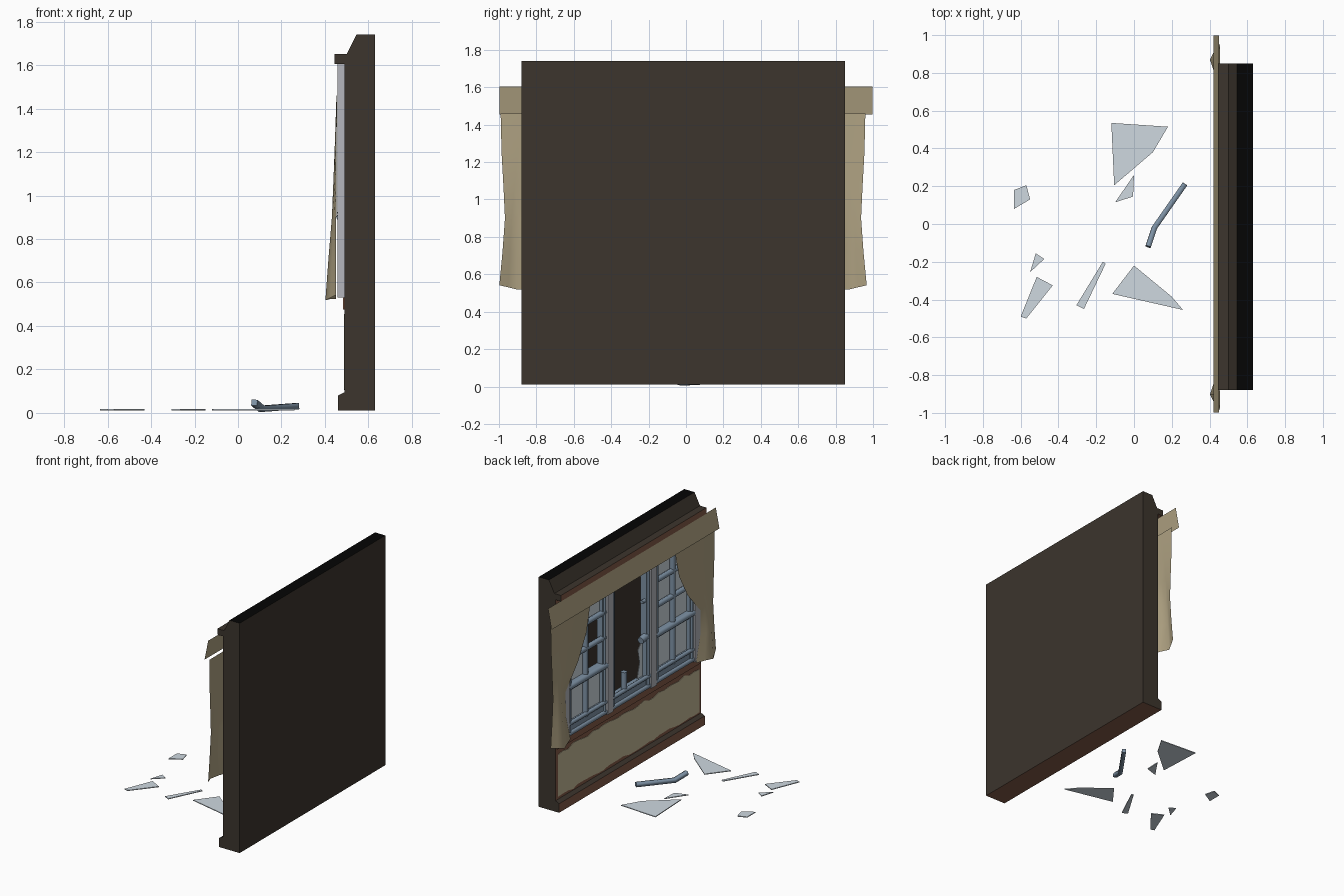
import bpy, bmesh, math, random

if "Cube" in bpy.data.objects:
    bpy.data.objects.remove(bpy.data.objects["Cube"])

random.seed(4)
C = -0.016            # y centre of the wall


def mat(name, rgb):
    m = bpy.data.materials.new(name)
    m.diffuse_color = (*rgb, 1)
    m.use_nodes = True
    m.node_tree.nodes["Principled BSDF"].inputs["Base Color"].default_value = m.diffuse_color
    return m


DARK = mat("dark_wall", (0.045, 0.035, 0.026))
BLACK = mat("black_top", (0.0015, 0.0015, 0.0015))
WOOD = mat("red_brown_wood", (0.23, 0.105, 0.064))
CLOTH = mat("tan_cloth", (0.44, 0.37, 0.23))
PLASTER = mat("tan_plaster", (0.55, 0.48, 0.31))
BLUE = mat("blue_grey_paint", (0.21, 0.29, 0.38))
PALE = mat("pale_grey_casing", (0.46, 0.47, 0.51))
GLASS = mat("glass", (0.62, 0.69, 0.745))


def finish(name, bm, mats, rule=None, solid=True):
    if solid:
        bmesh.ops.recalc_face_normals(bm, faces=bm.faces)
    bm.normal_update()
    if rule:
        for f in bm.faces:
            f.material_index = rule(f)
    me = bpy.data.meshes.new(name)
    bm.to_mesh(me)
    bm.free()
    for m in mats:
        me.materials.append(m)
    ob = bpy.data.objects.new(name, me)
    bpy.context.collection.objects.link(ob)
    return ob


def prism(name, pts, step, mats, rule=None):
    """Extrude a flat outline of 3D points by the vector step."""
    bm = bmesh.new()
    f = bm.faces.new([bm.verts.new(p) for p in pts])
    r = bmesh.ops.extrude_face_region(bm, geom=[f])
    bmesh.ops.translate(bm, vec=step, verts=[v for v in r["geom"] if isinstance(v, bmesh.types.BMVert)])
    return finish(name, bm, mats, rule)


def profile_y(name, xz, y0, y1, mats, rule=None):
    return prism(name, [(x, y0, z) for x, z in xz], (0, y1 - y0, 0), mats, rule)


def box(name, x0, x1, y0, y1, z0, z1, mats, rule=None):
    return profile_y(name, [(x0, z0), (x1, z0), (x1, z1), (x0, z1)], y0, y1, mats, rule)


def rod(name, pts, r, m, sides=8):
    """Round or square bar along a path."""
    cu = bpy.data.curves.new(name, 'CURVE')
    cu.dimensions = '3D'
    cu.bevel_depth = r
    cu.bevel_resolution = max(0, sides // 2 - 2)
    cu.use_fill_caps = True
    s = cu.splines.new('POLY')
    s.points.add(len(pts) - 1)
    for p, q in zip(s.points, pts):
        p.co = (*q, 1)
        p.tilt = math.pi / 4 if sides == 4 else 0
    cu.materials.append(m)
    ob = bpy.data.objects.new(name, cu)
    bpy.context.collection.objects.link(ob)


def wall_rule(f):
    n, c = f.normal, f.calc_center_median()
    if n.z > 0.9 and c.z > 1.7:
        return 2
    return 1 if n.x < -0.95 and c.x < 0.6 or n.z < -0.9 else 0


Y0, Y1 = -0.88, 0.85
W = [DARK, WOOD, BLACK]
# wall: lower part with skirting, upper part with cornice, sides and back
profile_y("lower_wall", [(.46, .012), (.63, .012), (.63, .53), (.49, .53), (.49, .095), (.46, .08)], Y0, Y1, W, wall_rule)
profile_y("upper_wall_cornice", [(.49, 1.5), (.63, 1.5), (.63, 1.74), (.545, 1.74), (.5, 1.65),
                                 (.445, 1.65), (.445, 1.605), (.49, 1.605)], Y0, Y1, W, wall_rule)
box("wall_side_right", .49, .63, Y0, C - .78, .53, 1.5, W, wall_rule)
box("wall_side_left", .49, .63, C + .78, Y1, .53, 1.5, W, wall_rule)
box("wall_back", .60, .63, C - .78, C + .78, .53, 1.5, [DARK])


# torn plaster below the window, with wavy edges
def wavy(y0, y1, z, n, amp):
    return [(.49, y0 + (y1 - y0) * i / n, z + random.uniform(-amp, amp)) for i in range(n + 1)]


prism("plaster_panel", wavy(C - .84, C + .84, .115, 28, .010) + wavy(C + .84, C - .84, .44, 28, .014),
      (-.003, 0, 0), [PLASTER])
box("sill_board", .484, .5, C - .85, C + .85, .475, .53, [WOOD])

# window casing
for i, y in enumerate((-.775, -.26, .26, .775)):
    box("casing_post_%d" % i, .457, .51, C + y - .033, C + y + .033, .53, 1.605, [PALE])
rod("window_sill_rail", [(.476, C - .8, .55), (.476, C + .8, .55)], .018, BLUE)
box("window_head", .465, .51, C - .8, C + .8, 1.5, 1.6, [BLUE])

# three sashes
for side, yc in (("right", C - .5175), ("middle", C), ("left", C + .5175)):
    h = .23
    for s in (-1, 1):
        y = yc + s * (h - .022)
        box(side + "_stile", .472, .52, y - .022, y + .022, .53, 1.52, [BLUE])
        rod(side + "_stile_bead", [(.474, y, .55), (.474, y, 1.5)], .013, BLUE)
    box(side + "_bottom_rail", .474, .52, yc - h, yc + h, .56, .63, [BLUE])
    rod(side + "_bottom_bead", [(.474, yc - h, .625), (.474, yc + h, .625)], .015, BLUE)
    if side == "middle":
        # broken remains of the bars
        rod("broken_bar_stub", [(.485, yc + .06, .62), (.485, yc + .06, .76)], .022, BLUE)
        rod("broken_rail_stub", [(.485, yc - .21, .93), (.48, yc - .13, .92)], .025, BLUE)
        rod("broken_upper_stub", [(.485, yc - .21, 1.2), (.485, yc - .15, 1.2)], .014, BLUE)
        prism("broken_glass_edge", [(.502, yc - .2, .63), (.502, yc - .12, .63), (.502, yc - .15, .74),
                                    (.502, yc - .13, .84), (.502, yc - .2, .93)], (.004, 0, 0), [GLASS])
        continue
    box(side + "_middle_rail", .474, .52, yc - h, yc + h, .87, .92, [BLUE])
    rod(side + "_middle_bead", [(.474, yc - h, .9), (.474, yc + h, .9)], .022, BLUE)
    rod(side + "_upright_bar", [(.485, yc, .6), (.485, yc, 1.5)], .02, BLUE)
    for z in (1.11, 1.3):
        rod(side + "_cross_bar", [(.485, yc - h, z), (.485, yc + h, z)], .02, BLUE)
    # panes, some of them missing
    for r, (z0, z1) in enumerate(((.62, .88), (.91, 1.11), (1.11, 1.3), (1.3, 1.5))):
        for k in (0, 1):
            if (side, r, k) in (("left", 1, 0), ("left", 2, 0)):
                continue
            y = yc - .19 + .19 * k
            box(side + "_pane", .500, .504, y, y + .19, z0, z1, [GLASS])


# curtains: rows of (z, outer y, middle y, inner y, bulge x)
ROWS = [(1.46, .975, .76, .50, .453), (1.25, .97, .80, .55, .446), (1.07, .96, .84, .65, .439),
        (.90, .952, .88, .80, .432), (.72, .965, .885, .80, .417), (.53, .982, .885, .745, .402)]
for side, s in (("left", 1), ("right", -1)):
    bm = bmesh.new()
    grid = []
    for i, (z, o, m, n, x) in enumerate(ROWS):
        e = .455 - .001 * i
        lift = .012 if i == 5 else 0
        cols = [(e, o, z + lift), ((e + x) / 2, (o + m) / 2, z), (x, m, z - lift),
                ((e + x) / 2, (m + n) / 2, z - lift / 2), (e, n, z - lift / 2)]
        grid.append([bm.verts.new((a, C + s * b, c)) for a, b, c in cols])
    for a, b in zip(grid, grid[1:]):
        for j in range(4):
            f = bm.faces.new((a[j], a[j + 1], b[j + 1], b[j]))
            f.smooth = True
            f.normal_update()
            if f.normal.x > 0:
                f.normal_flip()
    finish(side + "_curtain", bm, [CLOTH], solid=False)

# tilted valance strip
bm = bmesh.new()
bm.faces.new([bm.verts.new(p) for p in ((.45, -.997, 1.605), (.45, .997, 1.605), (.42, .997, 1.455), (.42, -.997, 1.455))])
bm.normal_update()
for f in bm.faces:
    if f.normal.x > 0:
        f.normal_flip()
finish("valance", bm, [CLOTH], solid=False)

# glass shards on the floor
SHARDS = [[(-.12, .535), (.18, .515), (.10, .38), (-.105, .205)],
          [(0, .26), (-.005, .145), (-.10, .115)],
          [(-.635, .18), (-.57, .205), (-.55, .13), (-.635, .08)],
          [(-.52, -.155), (-.475, -.185), (-.55, -.255)],
          [(-.515, -.28), (-.43, -.325), (-.57, -.5), (-.6, -.49)],
          [(-.165, -.2), (-.15, -.21), (-.265, -.45), (-.305, -.43)],
          [(0, -.22), (.2, -.385), (.26, -.455), (-.115, -.37)]]
for i, pts in enumerate(SHARDS):
    prism("glass_shard_%d" % i, [(x, y, .012) for x, y in pts], (0, 0, .006), [GLASS])

# broken window bar on the floor, square in section
rod("fallen_bar", [(.27, .212, .031), (.108, -.02, .019), (.075, -.12, .047)], .02, BLUE, 4)
